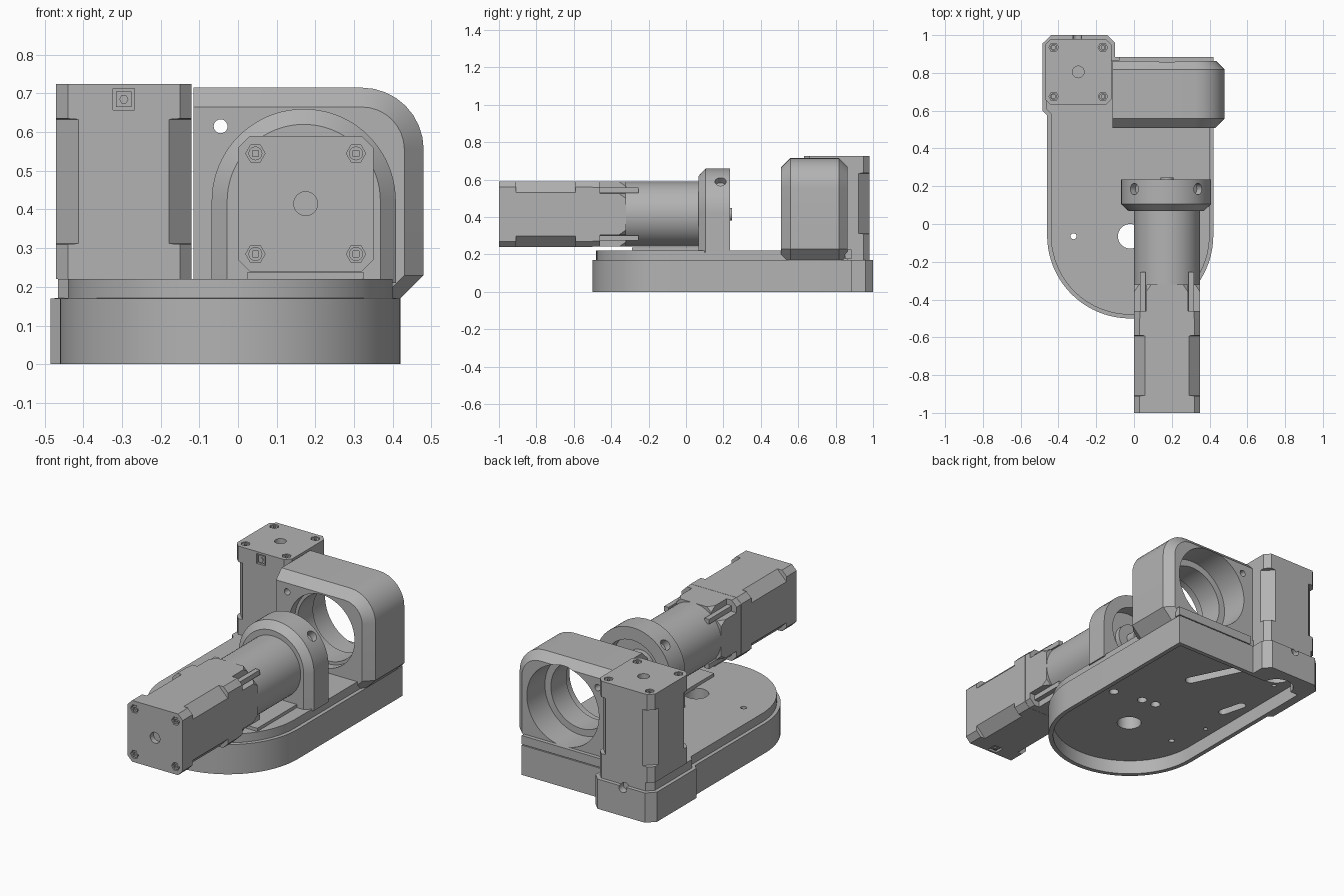
import bpy, bmesh
from math import pi, cos, sin, radians
from mathutils import Matrix, Vector

if "Cube" in bpy.data.objects:
    bpy.data.objects.remove(bpy.data.objects["Cube"])

grey = bpy.data.materials.new("machined grey")
grey.use_nodes = True
grey.diffuse_color = (0.45, 0.45, 0.45, 1)
grey.node_tree.nodes["Principled BSDF"].inputs["Base Color"].default_value = grey.diffuse_color

Z_AXIS = Matrix.Identity(4)
# Maps section (x, z) and depth y onto the world axes
Y_AXIS = Matrix(((1, 0, 0, 0), (0, 0, 1, 0), (0, 1, 0, 0), (0, 0, 0, 1)))


def loft(name, sections, frame=Z_AXIS):
    """Solid through matching outlines, each given as (depth, points)."""
    bm = bmesh.new()
    rings = [[bm.verts.new(frame @ Vector((x, y, d))) for x, y in pts] for d, pts in sections]
    for a, b in zip(rings, rings[1:]):
        for i in range(len(a)):
            j = (i + 1) % len(a)
            bm.faces.new((a[i], a[j], b[j], b[i]))
    bm.faces.new(rings[0][::-1])
    bm.faces.new(rings[-1])
    bmesh.ops.recalc_face_normals(bm, faces=bm.faces)
    mesh = bpy.data.meshes.new(name)
    bm.to_mesh(mesh)
    bm.free()
    mesh.materials.append(grey)
    obj = bpy.data.objects.new(name, mesh)
    bpy.context.collection.objects.link(obj)
    return obj


def prism(name, pts, lo, hi, frame=Z_AXIS):
    return loft(name, [(lo, pts), (hi, pts)], frame)


def arc(cx, cy, r, start, end, n):
    return [(cx + r * cos(radians(start + (end - start) * i / n)),
             cy + r * sin(radians(start + (end - start) * i / n))) for i in range(n + 1)]


def circle(cx, cy, r, n=40):
    return arc(cx, cy, r, 0, 360, n)[:-1]


def rect(cx, cy, w, h):
    return [(cx + sx * w / 2, cy + sy * h / 2) for sx, sy in ((-1, -1), (1, -1), (1, 1), (-1, 1))]


def octagon(h, c, cx=0, cy=0):
    k = h - c
    return [(cx + x, cy + y) for x, y in
            ((-k, -h), (k, -h), (h, -k), (h, k), (k, h), (-k, h), (-h, k), (-h, -k))]


def slot(cx, cy, length, r, angle):
    pts = arc(length / 2, 0, r, -90, 90, 10) + arc(-length / 2, 0, r, 90, 270, 10)
    c, s = cos(angle), sin(angle)
    return [(cx + x * c - y * s, cy + x * s + y * c) for x, y in pts]


def cut(obj, cutters):
    """Subtract every cutter, bake the result and drop the cutters."""
    for c in cutters:
        m = obj.modifiers.new("cut", "BOOLEAN")
        m.operation, m.solver, m.object = "DIFFERENCE", "EXACT", c
    dg = bpy.context.evaluated_depsgraph_get()
    dg.update()
    baked = bpy.data.meshes.new_from_object(obj.evaluated_get(dg))
    obj.modifiers.clear()
    obj.data = baked
    for c in cutters:
        bpy.data.objects.remove(c)
    return obj


# Base: rounded tray with a motor pod at the back
def base_outline(d):
    return arc(-0.02, -0.06, 0.44 - d, 180, 360, 40) + [
        (0.42 - d, 0.885 - d), (-0.1 - d, 0.885 - d), (-0.1 - d, 0.96 - d / 2), (-0.14 - d / 2, 1 - d),
        (-0.44 + d / 2, 1 - d), (-0.485 + d, 0.955 - d / 2), (-0.485 + d, 0.6 + d / 2), (-0.46 + d, 0.575 + d / 2)]


base = loft("base", [(0, base_outline(0)), (0.17, base_outline(0)),
                     (0.171, base_outline(0.02)), (0.22, base_outline(0.02))])
cavity = arc(-0.02, -0.06, 0.415, 180, 360, 40) + [(0.395, 0.86), (-0.435, 0.86)]
cut(base, [
    prism("cavity", cavity, -0.1, 0.08),
    prism("cable_hole", circle(-0.02, -0.065, 0.065), -0.1, 0.5),
    prism("small_hole", circle(-0.32, -0.065, 0.016, 16), -0.1, 0.5),
    prism("pod_cup", circle(-0.295, 0.85, 0.09), -0.1, 0.19),
    prism("long_slot", slot(-0.04, 0.63, 0.28, 0.03, radians(116)), 0, 0.14),
    prism("short_slot", slot(-0.35, 0.41, 0.12, 0.025, radians(105)), 0, 0.14),
    prism("rear_hole", circle(-0.3, 0.16, 0.025, 20), 0.96, 1.1, Y_AXIS)]
    + [prism("screw_hole", circle(x, y, 0.026, 20), 0, 0.15)
       for x, y in ((0.26, 0.14), (0.085, 0.17), (0, 0.18))]
    + [prism("rim_screw_hole", circle(x, y, 0.012, 12), 0, 0.12)
       for x, y in ((-0.38, 0.15), (0.34, 0.1), (-0.36, 0.75))])


# Motor: chamfered square body with relieved edges and recessed end bolts
def motor(name, length, frame):
    h, e = 0.175, 0.09
    end, mid = octagon(h, 0.03), octagon(h, 0.058)
    body = loft(name + "_body", [(0, end), (e, end), (e + 0.002, mid), (length - e - 0.002, mid),
                                 (length - e, end), (length, end)], frame)
    spots = [(x, y) for x in (-0.13, 0.13) for y in (-0.13, 0.13)]
    side = frame @ Matrix.Translation((0, 0, length - 0.04)) @ Matrix.Rotation(pi / 2, 4, "X")
    cutters = [prism("pocket", circle(x, y, 0.025, 6), length - 0.02, length + 0.1, frame) for x, y in spots]
    cutters.append(prism("centre_hole", circle(0, 0, 0.031, 24), length - 0.03, length + 0.1, frame))
    cutters.append(prism("plug_pocket", rect(0, 0, 0.056, 0.056), h - 0.012, h + 0.1, side))
    cut(body, cutters)
    for x, y in spots:
        bolt = prism(name + "_bolt", circle(x, y, 0.018, 16), length - 0.03, length - 0.004, frame)
        cut(bolt, [prism("socket", rect(x, y, 0.016, 0.016), length - 0.014, length + 0.1, frame)])
    prism(name + "_plug_frame", rect(0, 0, 0.04, 0.04), h - 0.02, h - 0.006, side)
    prism(name + "_plug_screw", circle(0, 0, 0.012, 6), h - 0.02, h - 0.001, side)


motor("upright_motor", 0.505, Matrix.Translation((-0.295, 0.805, 0.22)))
motor("drive_motor", 0.5, Matrix.Translation((0.175, -0.5, 0.415)) @ Matrix.Rotation(pi / 2, 4, "X"))

# Gearhead: square adapter with corner reliefs, round barrel and output shaft
CX, CZ = 0.175, 0.415
corners = [(sx, sz) for sx in (-1, 1) for sz in (-1, 1)]
adapter = loft("gear_adapter", [(-0.5, octagon(0.174, 0.03, CX, CZ)), (-0.4, octagon(0.174, 0.035, CX, CZ)),
                                (-0.32, octagon(0.174, 0.09, CX, CZ))], Y_AXIS)
cut(adapter, [prism("relief", rect(CX + sx * 0.165, CZ + sz * 0.165, 0.11, 0.11), -0.46, -0.2, Y_AXIS)
              for sx, sz in corners])
for sx, sz in corners:
    prism("adapter_lug", rect(CX + sx * 0.128, CZ + sz * 0.128, 0.028, 0.028), -0.46, -0.255, Y_AXIS)
prism("gear_barrel", circle(CX, CZ, 0.174, 64), -0.46, 0.16, Y_AXIS)
prism("shaft_boss", circle(CX, CZ, 0.09), 0.15, 0.19, Y_AXIS)
prism("output_shaft", circle(CX, CZ, 0.034, 24), 0.15, 0.247, Y_AXIS)
prism("barrel_pad", rect(CX, -0.1, 0.3, 0.38), 0.215, 0.238)


# Bracket: arched clamp with a chamfered front and two angled screw holes
def arch(d):
    r = 0.238 - d
    return [(0.17 - r, 0.21)] + [(0.17 + r, 0.21)] + arc(0.17, 0.422, r, 0, 180, 40)


bracket = loft("bracket", [(0.068, arch(0.04)), (0.105, arch(0)), (0.235, arch(0))], Y_AXIS)
clamp = []
for side in (-1, 1):
    tilt = Matrix.Translation((0.17, 0.185, 0.42)) @ Matrix.Rotation(side * pi / 4, 4, "Y")
    clamp.append(prism("clamp_hole", circle(0, 0, 0.03, 24), 0.2, 0.4, tilt))
cut(bracket, [prism("bore", circle(CX, CZ, 0.172, 64), 0.12, 0.5, Y_AXIS)] + clamp)


# Bearing housing: rounded block with chamfered faces and a stepped bore
def housing_outline(d):
    return [(-0.115, 0.15), (0.42 - d, 0.15), (0.42 - d, 0.17), (0.48 - d, 0.23)] + \
        arc(0.32, 0.555, 0.16 - d, 0, 90, 8) + [(-0.115, 0.715 - d)]


housing = loft("bearing_housing", [(0.508, housing_outline(0.05)), (0.558, housing_outline(0)),
                                   (0.818, housing_outline(0)), (0.863, housing_outline(0.045))], Y_AXIS)
cut(housing, [prism("through_bore", circle(CX, 0.45, 0.19, 64), 0.3, 1.2, Y_AXIS),
              prism("front_bore", circle(CX, 0.45, 0.207, 64), 0.3, 0.56, Y_AXIS),
              prism("rear_bore", circle(CX, 0.45, 0.228, 64), 0.7, 1.2, Y_AXIS),
              prism("sight_hole", circle(-0.045, 0.615, 0.018, 20), 0.3, 1.2, Y_AXIS)])
prism("rear_lip", rect(0.17, 0.2, 0.5, 0.05), 0.85, 0.885, Y_AXIS)

# Smooth the round surfaces and keep the edges sharp
for obj in bpy.context.scene.objects:
    if obj.type == "MESH":
        obj.data.shade_smooth()
        obj.data.set_sharp_from_angle(angle=radians(20))
